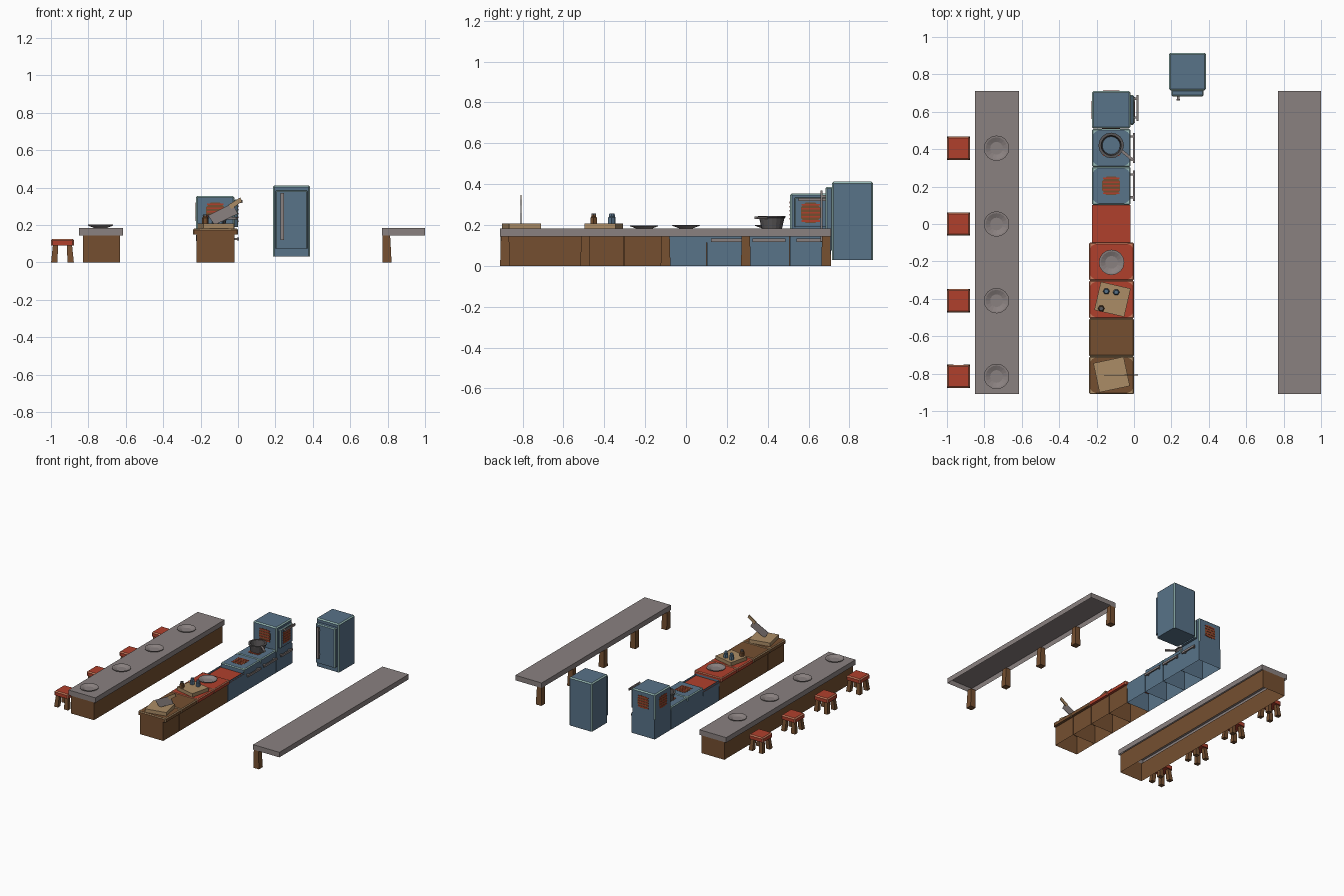
import bpy, bmesh, math
from mathutils import Matrix, Vector

if "Cube" in bpy.data.objects:
    bpy.data.objects.remove(bpy.data.objects["Cube"])

def mat(name, hexa):
    m = bpy.data.materials.new(name)
    c = [int(hexa[i:i + 2], 16) / 255 for i in (0, 2, 4)]
    m.diffuse_color = [x / 12.92 if x < .04045 else ((x + .055) / 1.055) ** 2.4 for x in c] + [1]
    m.use_nodes = True
    m.node_tree.nodes["Principled BSDF"].inputs["Base Color"].default_value = m.diffuse_color
    return m

brown, grey, blue = mat("brown wood", "754f30"), mat("warm grey", "8a8180"), mat("steel blue", "587389")
teal, red, tan = mat("worn teal", "9cc0bc"), mat("red", "b0402c"), mat("light wood", "ab8c66")
dark, salmon = mat("dark grey", "5a5758"), mat("worn salmon", "c87a5c")

def finish(name, bm, *mats):
    me = bpy.data.meshes.new(name)
    bm.normal_update()
    bm.to_mesh(me)
    bm.free()
    for m in mats:
        me.materials.append(m)
    ob = bpy.data.objects.new(name, me)
    bpy.context.collection.objects.link(ob)
    return ob

def box(name, lo, hi, m, wear=None, bevel=0.007, open_dirs=(), rot=0, taper=1, shift=(0, 0)):
    """Box from two corners; worn bevel, open top/bottom, z turn, tapered and shifted foot."""
    lo, hi = Vector(lo), Vector(hi)
    bm = bmesh.new()
    bmesh.ops.create_cube(bm, size=1)
    for v in bm.verts:
        if v.co.z < 0:
            v.co.x *= taper
            v.co.y *= taper
        v.co = Vector([a * b for a, b in zip(v.co, hi - lo)])
        if v.co.z < 0:
            v.co.x += shift[0]
            v.co.y += shift[1]
    bm.normal_update()
    gone = [f for f in bm.faces if any(f.normal.z * d > .9 for d in open_dirs)]
    bmesh.ops.delete(bm, geom=gone, context='FACES')
    if wear:
        es = [e for e in bm.edges if min(v.co.z for v in e.verts) > -.001 or
              abs(e.verts[0].co.z - e.verts[1].co.z) > .001]
        bmesh.ops.bevel(bm, geom=es, offset=bevel, segments=1, affect='EDGES', material=1)
    bmesh.ops.transform(bm, matrix=Matrix.Translation((lo + hi) / 2) @ Matrix.Rotation(math.radians(rot), 4, 'Z'),
                        verts=bm.verts)
    return finish(name, bm, m, wear or m)

def lathe(name, center, profile, m, n=16):
    bm = bmesh.new()
    rings = [[bm.verts.new((center[0] + r * math.cos(2 * math.pi * i / n),
                            center[1] + r * math.sin(2 * math.pi * i / n), center[2] + z))
              for i in range(n)] for r, z in profile]
    for a, b in zip(rings, rings[1:]):
        for i in range(n):
            bm.faces.new((a[i], a[(i + 1) % n], b[(i + 1) % n], b[i]))
    bm.faces.new(rings[0][::-1])
    bm.faces.new(rings[-1])
    return finish(name, bm, m)

def plate3(name, pts, m, thick):
    """Polygon extruded along a thickness vector."""
    bm = bmesh.new()
    f = bm.faces.new([bm.verts.new(p) for p in pts])
    r = bmesh.ops.extrude_face_region(bm, geom=[f])
    bmesh.ops.translate(bm, vec=thick, verts=[v for v in r['geom'] if isinstance(v, bmesh.types.BMVert)])
    bmesh.ops.recalc_face_normals(bm, faces=bm.faces)
    return finish(name, bm, m)

def grille(name, c, u, v, n):
    """Brown oval patch with red slats, lying on the plane u, v with normal n."""
    c, u, v, n = Vector(c), Vector(u), Vector(v), Vector(n)
    plate3(name + "_backing", [c + u * .048 * a + v * .05 * b for a, b in
           ((1, -.5), (1, .5), (.5, 1), (-.5, 1), (-1, .5), (-1, -.5), (-.5, -1), (.5, -1))], brown, n * .001)
    for i in range(5):
        k = c + v * (i - 2) * .02
        plate3(name + "_slat", [k + u * a + v * b for a, b in
               ((-.045, -.004), (.045, -.004), (.045, .004), (-.045, .004))], red, n * .003)

def dish(name, x, y, z):
    lathe(name, (x, y, z), [(.032, 0), (.068, .014), (.068, .018), (.058, .017), (.034, .006)], grey)

def handle(name, x, y0, y1, z):
    box(name + "_bar", (x - .005, y0, z - .008), (x + .005, y1, z + .008), grey)
    for y in (y0 + .02, y1 - .02):
        box(name + "_bracket", (-.022, y - .006, z - .005), (x, y + .006, z + .005), grey)

Y0, Y1 = -.91, .71

# dining bar with dishes
box("bar_base", (-.83, Y0 + .005, 0), (-.63, Y1 - .005, .148), brown, open_dirs=(1, -1))
box("bar_top", (-.85, Y0, .143), (-.615, Y1, .183), grey, open_dirs=(-1,))

# stools
for y in (.405, 0, -.41, -.815):
    dish("bar_dish", -.735, y, .183)
    box("stool_seat", (-1, y - .062, .09), (-.877, y + .062, .125), red, salmon, .008)
    for sx in (-1, 1):
        for sy in (-1, 1):
            cx, cy = -.9385 + sx * .037, y + sy * .037
            box("stool_leg", (cx - .014, cy - .014, 0), (cx + .014, cy + .014, .095), brown,
                taper=1.2, shift=(sx * .007, sy * .009))

# side table supported along its inner edge
box("table_top", (.77, Y0, .143), (1, Y1, .183), grey, open_dirs=(-1,))
for i in range(5):
    y = -.886 + i * .393
    box("table_leg", (.773, y - .02, 0), (.813, y + .02, .15), brown, taper=1.2, shift=(.004, 0))

# kitchen row bodies
for i in range(8):
    a = Y0 + i * .2025
    b = a + .2025
    m = brown if i < 4 else blue
    box("cabinet_body", (-.222, a + .001, 0), (-.02, b - .001, .16), m, open_dirs=(1, -1))
    if i == 7:
        continue
    x0, x1 = (-.24, 0) if i < 4 else (-.225, -.018)
    top, wear = ((brown, tan), (red, salmon), (blue, teal))[min(i // 2, 2)]
    if i != 4:
        box("cabinet_top", (x0, a, .15), (x1, b, .18), top, wear, .006, open_dirs=())
    if i != 1 and i != 4:  # chipped paint at the corners
        for cx, sx in ((x0 + .005, 1), (x1 - .005, -1)):
            for cy, sy in ((a + .005, 1), (b - .005, -1)):
                plate3("worn_corner", [(cx, cy, .1795), (cx + sx * .032, cy, .1795),
                       (cx + sx * .012, cy + sy * .01, .1795), (cx, cy + sy * .024, .1795)], wear, (0, 0, .0015))
    # fryer: framed sunken basin with red bottom
    if i == 4:
        bm = bmesh.new()
        bmesh.ops.create_grid(bm, x_segments=1, y_segments=1, size=.1)
        for v in bm.verts:
            v.co = ((x0 + x1) / 2 + v.co.x * 1.035, (a + b) / 2 + v.co.y * 1.0125, .18)
        f = bm.faces[0] if bm.faces.ensure_lookup_table() is None else None
        r = bmesh.ops.inset_region(bm, faces=[f], thickness=.012)
        for g in r['faces']:
            g.material_index = 1
        f.material_index = 0
        bmesh.ops.inset_region(bm, faces=[f], thickness=.02)
        bmesh.ops.inset_region(bm, faces=[f], thickness=.005, depth=-.035)
        f.material_index = 2
        rim = [e for e in bm.edges if e.is_boundary]
        sk = bmesh.ops.extrude_edge_only(bm, edges=rim)['geom']
        bmesh.ops.translate(bm, vec=(0, 0, -.03), verts=[v for v in sk if isinstance(v, bmesh.types.BMVert)])
        for g in sk:
            if isinstance(g, bmesh.types.BMFace):
                g.material_index = 0
        bmesh.ops.recalc_face_normals(bm, faces=bm.faces)
        finish("fryer_basin", bm, blue, teal, red)
    # stove grilles and handles
    if i >= 5:
        grille("stove_grille", (-.122, (a + b) / 2, .18), (1, 0, 0), (0, 1, 0), (0, 0, 1))
        handle("stove_handle", 0, a + .02, b - .02, .125)

# tall oven
box("oven_body", (-.225, .51, .155), (-.02, .71, .355), blue, teal, .008, open_dirs=(-1,))
box("oven_door", (-.022, .53, .19), (0, .69, .335), blue, teal, .006)
handle("oven_handle", .018, .55, .69, .325)
handle("oven_lower_handle", 0, .54, .68, .125)
grille("oven_right_grille", (0, .61, .26), (0, 1, 0), (0, 0, 1), (1, 0, 0))
grille("oven_left_grille", (-.225, .61, .27), (0, 1, 0), (0, 0, 1), (-1, 0, 0))
grille("oven_front_grille", (-.122, .51, .27), (1, 0, 0), (0, 0, 1), (0, -1, 0))
grille("oven_back_grille", (-.122, .71, .27), (1, 0, 0), (0, 0, 1), (0, 1, 0))

# pot on the rear stove
lathe("pot", (-.122, .42, .183), [(.05, 0), (.062, .052), (.068, .054), (.068, .06), (.054, .06), (.047, .008)], dark)
lathe("pot_contents", (-.122, .42, .19), [(.048, 0), (.048, .006)], blue)
plate3("pot_handle", [(-.075, .39, .23), (-.01, .335, .23), (0, .347, .23), (-.067, .402, .23)], grey, (0, 0, .012))

# cutting boards, cleaver, bottles, dish
box("cutting_board", (-.203, -.885, .18), (-.037, -.725, .208), tan, rot=12)
box("seasoning_board", (-.197, -.48, .18), (-.033, -.325, .208), tan, rot=-13)
plate3("cleaver_blade", [(-.16, -.806, .25), (-.03, -.806, .315), (.0, -.806, .26), (-.125, -.806, .2)],
       grey, (0, -.003, 0))
plate3("cleaver_handle", [(-.05, -.804, .308), (.012, -.804, .347), (.022, -.804, .325), (-.036, -.804, .285)],
       tan, (0, -.007, 0))
for x, y, m in ((-.148, -.36, blue), (-.095, -.365, blue), (-.175, -.452, brown)):
    lathe("bottle", (x, y, .206), [(.018, 0), (.018, .03), (.013, .036), (.013, .042)], m, 6)
    lathe("bottle_cap", (x, y, .248), [(.014, 0), (.012, .008)], blue if m == blue else dark, 6)
dish("counter_dish", -.12, -.205, .18)

# fridge
box("fridge_body", (.186, .715, .03), (.386, .915, .412), blue, teal, .008)
box("fridge_door", (.2, .683, .075), (.372, .717, .385), blue, teal, .006)
box("fridge_handle", (.226, .659, .12), (.246, .669, .37), grey)
for z in (.15, .34):
    box("fridge_handle_bracket", (.23, .664, z - .006), (.242, .685, z + .006), grey)
